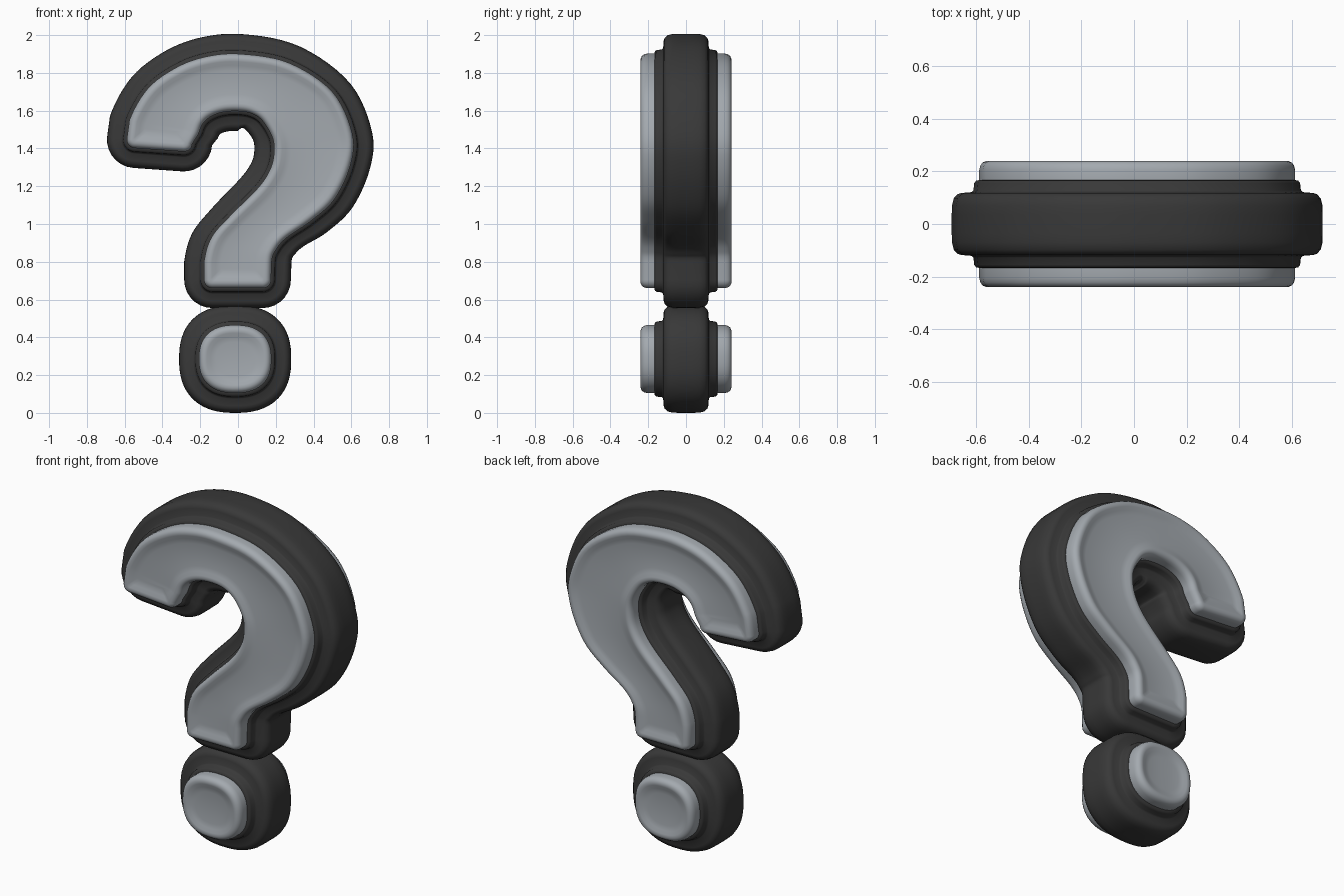
import bpy, bmesh, math
from mathutils import Vector as V

if "Cube" in bpy.data.objects:
    bpy.data.objects.remove(bpy.data.objects["Cube"])


def material(name, rgb):
    m = bpy.data.materials.new(name)
    m.diffuse_color = (*rgb, 1)
    m.use_nodes = True
    m.node_tree.nodes["Principled BSDF"].inputs["Base Color"].default_value = m.diffuse_color
    return m


MATS = [material("charcoal", (0.04, 0.04, 0.04)),
        material("silver_grey", (0.37, 0.40, 0.43))]

# Half cross-section: (offset from the raised plate's outline, depth)
HALF = [(.105, .035), (.104, .07), (.097, .098), (.083, .113), (.068, .118),
        (.03, .121), (.022, .128), (.019, .155), (.012, .165), (0, .167),
        (0, .205), (-.004, .222), (-.013, .234), (-.027, .24), (-.042, .238),
        (-.062, .230), (-.09, .225)]
PROFILE = [(d, -y) for d, y in reversed(HALF)] + HALF


def build(name, outline):
    """Stack outline rings along y, bridge them and cap both ends."""
    bm = bmesh.new()
    rings = [[bm.verts.new((p.x, y, p.y)) for p in outline(d)] for d, y in PROFILE]
    n = len(rings[0])
    for k in range(len(rings) - 1):
        grey = min(abs(PROFILE[k][1]), abs(PROFILE[k + 1][1])) > .166
        a, b = rings[k], rings[k + 1]
        for i in range(n):
            j = (i + 1) % n
            bm.faces.new((a[i], a[j], b[j], b[i])).material_index = int(grey)
    for r in (rings[0], rings[-1]):
        for i in range(n // 2 - 1):
            bm.faces.new((r[i], r[i + 1], r[n - 2 - i], r[n - 1 - i])).material_index = 1
    bmesh.ops.recalc_face_normals(bm, faces=bm.faces)
    me = bpy.data.meshes.new(name)
    bm.to_mesh(me)
    bm.free()
    for m in MATS:
        me.materials.append(m)
    for p in me.polygons:
        p.use_smooth = True
    me.set_sharp_from_angle(angle=math.radians(50))
    bpy.context.collection.objects.link(bpy.data.objects.new(name, me))


# Hook: matching inner / outer edge points (x, z) of the raised plate
PAIRS = [(-.18, .66, .175, .66), (-.18, .80, .178, .80), (-.14, .93, .20, .862),
         (-.04, 1.045, .255, .925), (.105, 1.19, .385, 1.015),
         (.168, 1.285, .51, 1.13), (.19, 1.37, .595, 1.31),
         (.183, 1.455, .605, 1.48), (.13, 1.545, .50, 1.70),
         (.07, 1.585, .27, 1.853), (0, 1.597, .02, 1.90),
         (-.08, 1.592, -.16, 1.888), (-.145, 1.568, -.32, 1.832),
         (-.187, 1.53, -.475, 1.72), (-.21, 1.475, -.575, 1.55),
         (-.245, 1.38, -.592, 1.405)]


def spline(p, steps=6):
    out = []
    for i in range(1, len(p) - 2):
        a, b, c, d = p[i - 1:i + 3]
        for s in range(steps):
            t = s / steps
            out.append(.5 * (2 * b + (c - a) * t + (2 * a - 5 * b + 4 * c - d) * t * t
                             + (3 * b - a - 3 * c + d) * t ** 3))
    return out + [p[-2]]


INNER = spline([V(p[:2]) for p in PAIRS])
OUTER = spline([V(p[2:]) for p in PAIRS])


def hook_end(pair, sign, d):
    """Rounded end of the stroke, listed from the tip inwards."""
    a, b = V(pair[:2]), V(pair[2:])
    c, w = (a + b) / 2, (b - a).length / 2
    nrm = (b - a).normalized()
    tip = V((nrm.y, -nrm.x)) * sign
    r = max(.045 + d, .015)
    out = []
    for s in range(8):
        th = s / 7 * math.pi / 2
        m = c + tip * (d - r * (1 - math.cos(th)))
        h = nrm * (w + d - r * (1 - math.sin(th)))
        out.append((m - h, m + h))
    return out


def hook(d):
    mid = []
    for a, b in zip(INNER, OUTER):
        n = (b - a).normalized() * d
        mid.append((a - n, b + n))
    sec = hook_end(PAIRS[0], 1, d) + mid + hook_end(PAIRS[-1], -1, d)[::-1]
    return [s[0] for s in sec] + [s[1] for s in reversed(sec)]


# Dot: soft rounded square
def dot(d, n=64):
    pts = []
    rx, rz, e = .192 + d, .18 + d, 2 / 2.4
    for i in range(n):
        a = 2 * math.pi * (i + .5) / n
        c, s = math.cos(a), math.sin(a)
        pts.append(V((-.015 + math.copysign(abs(c) ** e, c) * rx,
                      .285 + math.copysign(abs(s) ** e, s) * rz)))
    return pts


build("hook", hook)
build("dot", dot)
